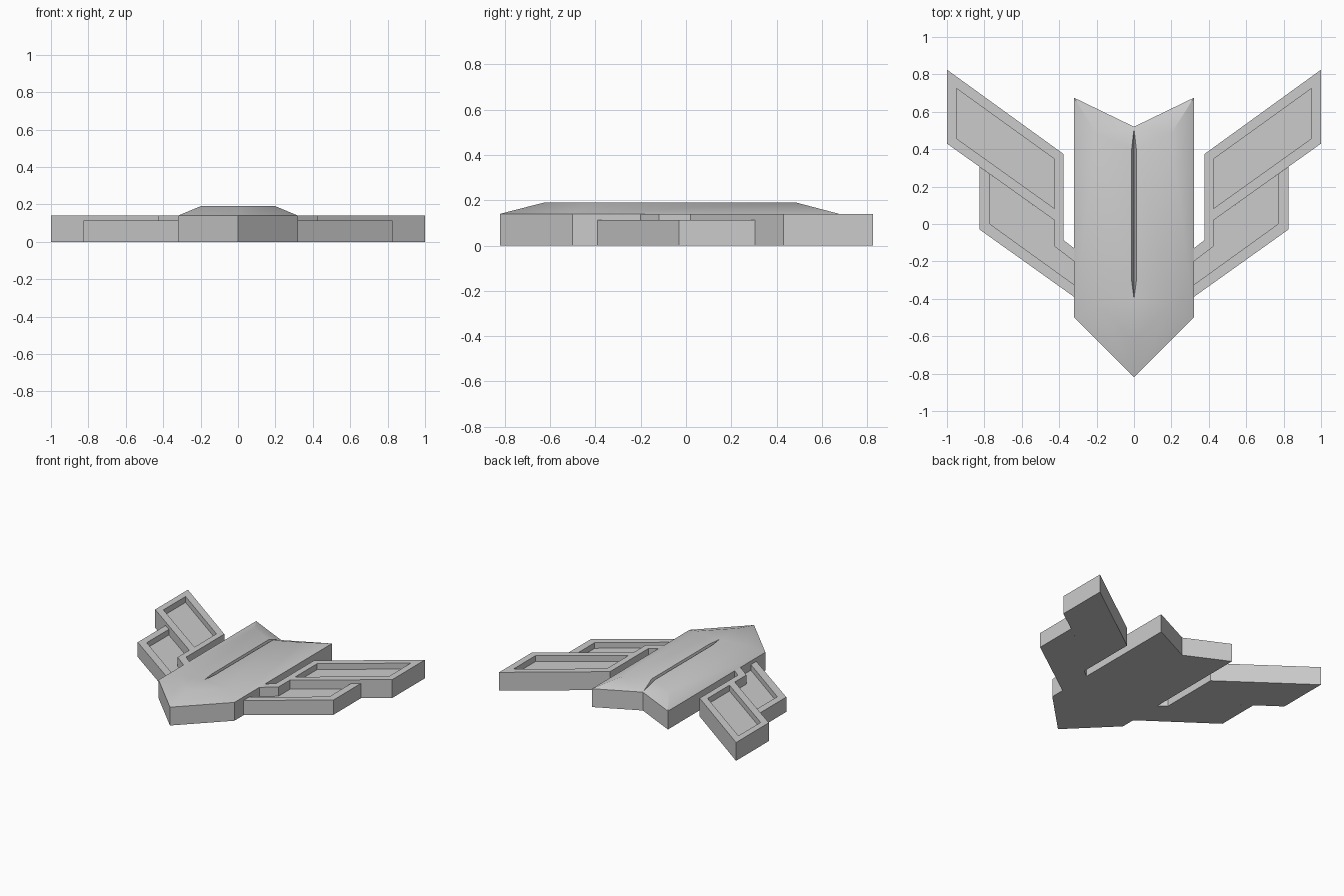
import bpy, bmesh, math

cube = bpy.data.objects.get("Cube")
if cube:
    bpy.data.objects.remove(cube, do_unlink=True)

GREY = (0.6, 0.6, 0.6, 1.0)
grey = bpy.data.materials.new("plain_grey")
grey.use_nodes = True
grey.diffuse_color = GREY
grey.node_tree.nodes["Principled BSDF"].inputs["Base Color"].default_value = GREY


def finish(bm, name):
    bmesh.ops.remove_doubles(bm, verts=bm.verts, dist=1e-5)
    bmesh.ops.recalc_face_normals(bm, faces=bm.faces)
    mesh = bpy.data.meshes.new(name)
    bm.to_mesh(mesh)
    bm.free()
    obj = bpy.data.objects.new(name, mesh)
    bpy.context.collection.objects.link(obj)
    mesh.materials.append(grey)
    return obj


def activate(obj):
    bpy.ops.object.select_all(action='DESELECT')
    obj.select_set(True)
    bpy.context.view_layer.objects.active = obj


def apply(obj, mod):
    activate(obj)
    bpy.ops.object.modifier_apply(modifier=mod.name)


def mirror(obj):
    mod = obj.modifiers.new("mirror", 'MIRROR')
    mod.merge_threshold = 0.0005
    apply(obj, mod)


def prism(name, outline, low, high):
    bm = bmesh.new()
    base = bm.faces.new([bm.verts.new((x, y, low)) for x, y in outline])
    top = bmesh.ops.extrude_face_region(bm, geom=[base])["geom"]
    verts = [v for v in top if isinstance(v, bmesh.types.BMVert)]
    bmesh.ops.translate(bm, verts=verts, vec=(0, 0, high - low))
    return finish(bm, name)


def wing(name, outline, recess, height, floor):
    """Thick plate with a sunken panel, mirrored to both sides."""
    obj = prism(name, outline, 0, height)
    cutter = prism(name + "_cutter", recess, floor, height + 0.1)
    cutter.hide_render = True
    mod = obj.modifiers.new("recess", 'BOOLEAN')
    mod.operation = 'DIFFERENCE'
    mod.solver = 'EXACT'
    mod.object = cutter
    apply(obj, mod)
    bpy.data.objects.remove(cutter, do_unlink=True)
    mirror(obj)


# Hull: left half with sloped shoulders and a narrow V groove on the centre line
RIM, DECK = 0.14, 0.19
plan = [(0, -0.82), (0.32, -0.5), (0.32, 0.675), (0, 0.52)]
deck = [(0, -0.625), (0.2, -0.43), (0.2, 0.485)]
bm = bmesh.new()
low = [bm.verts.new((x, y, 0)) for x, y in plan]
rim = [bm.verts.new((x, y, RIM)) for x, y in plan]
top = [bm.verts.new((x, y, DECK)) for x, y in deck]
groove_back = bm.verts.new((0.013, 0.396, DECK))
groove_front = bm.verts.new((0.013, -0.3, DECK))
groove_tip = bm.verts.new((0, -0.4, DECK))
bed_front = bm.verts.new((0, -0.3, 0.144))
bed_back = bm.verts.new((0, 0.51, 0.144))
bm.faces.new(low)
for i in range(3):
    bm.faces.new((low[i], low[i + 1], rim[i + 1], rim[i]))
for i in range(2):
    bm.faces.new((rim[i], rim[i + 1], top[i + 1], top[i]))
bm.faces.new((rim[2], rim[3], bed_back, groove_back, top[2]))
bm.faces.new(top + [groove_back, groove_front, groove_tip])
bm.faces.new((groove_front, groove_back, bed_back, bed_front))
bm.faces.new((groove_tip, groove_front, bed_front))
hull = finish(bm, "hull")
mirror(hull)
activate(hull)
bpy.ops.object.shade_smooth_by_angle(angle=math.radians(30))

# Rear wings with the narrow spine that joins them to the hull
wing("rear_wings",
     [(1, 0.825), (0.378, 0.375), (0.378, -0.085), (0.32, -0.13),
      (0.32, -0.2), (0.425, -0.12), (0.425, 0.02), (1, 0.43)],
     [(0.95, 0.725), (0.425, 0.347), (0.425, 0.083), (0.95, 0.458)],
     RIM, 0.095)

# Lower front wings, whose panel runs up to the hull and the rear wing
wing("front_wings",
     [(0.32, -0.39), (0.825, -0.03), (0.825, 0.305),
      (0.425, 0.02), (0.425, -0.12), (0.32, -0.2)],
     [(0.3, -0.339), (0.77, 0), (0.77, 0.32),
      (0.4, 0.05), (0.4, -0.1), (0.3, -0.18)],
     0.113, 0.07)
